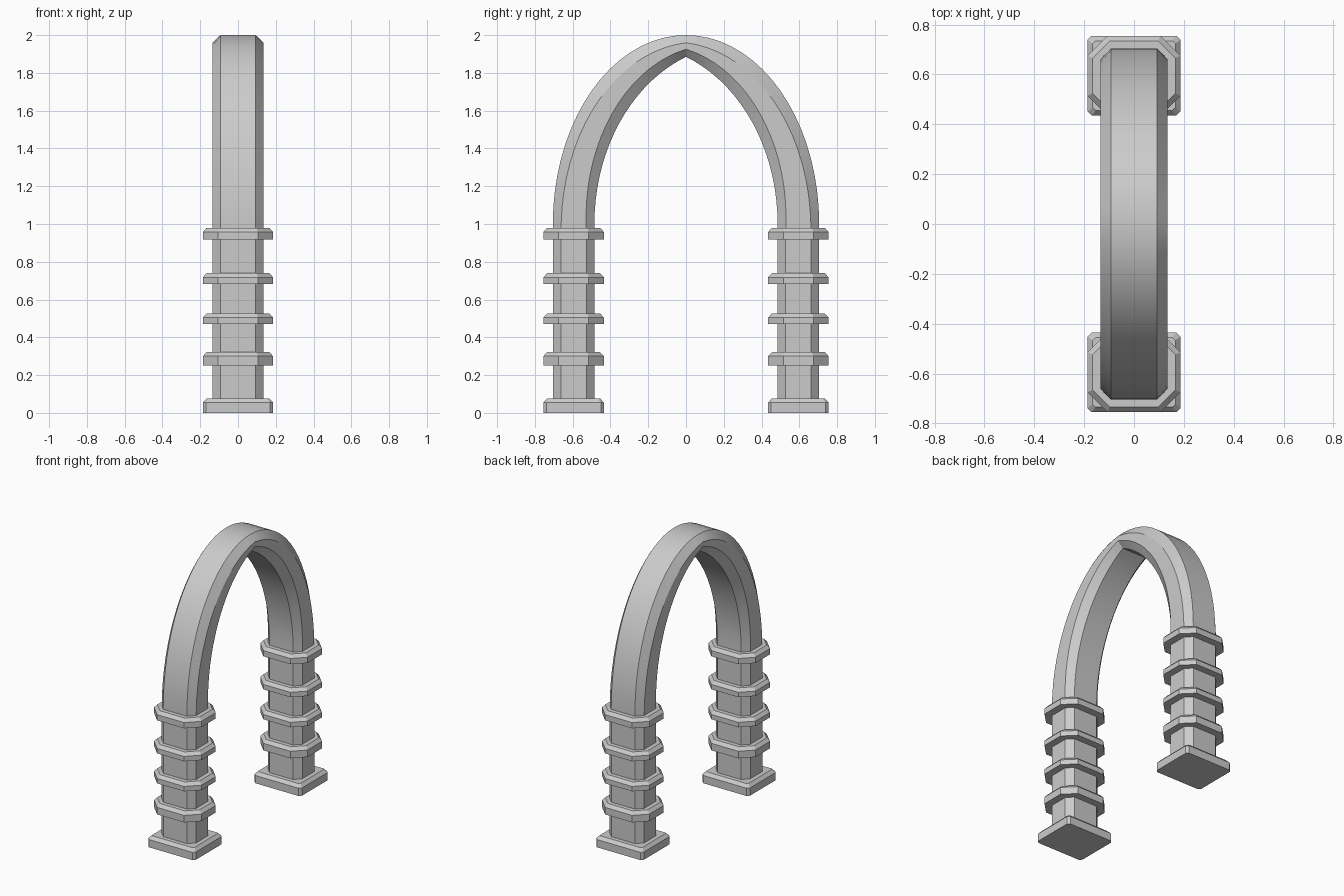
import bpy
from math import sin, cos, asin, pi

if "Cube" in bpy.data.objects:
    bpy.data.objects.remove(bpy.data.objects["Cube"])

LEG_Y = 0.595  # leg centre distance from the middle


def make_object(name, verts, faces):
    mesh = bpy.data.meshes.new(name)
    mesh.from_pydata(verts, [], faces)
    mesh.update()
    obj = bpy.data.objects.new(name, mesh)
    bpy.context.collection.objects.link(obj)
    return obj


def loft(name, rings):
    """Skin a stack of equal-sized rings and cap both ends."""
    n = len(rings[0])
    verts = [v for ring in rings for v in ring]
    faces = [(i * n + j, i * n + (j + 1) % n, (i + 1) * n + (j + 1) % n, (i + 1) * n + j)
             for i in range(len(rings) - 1) for j in range(n)]
    faces.append(tuple(reversed(range(n))))
    faces.append(tuple(range(len(verts) - n, len(verts))))
    return make_object(name, verts, faces)


def octagon(hx, hy, cut, cy, z):
    """Rectangle with clipped corners, counter-clockwise from above."""
    a, b = hx - cut, hy - cut
    pts = [(hx, -b), (hx, b), (a, hy), (-a, hy), (-hx, b), (-hx, -b), (-a, -hy), (a, -hy)]
    return [(x, cy + y, z) for x, y in pts]


def slab(name, cy, z0, z1, cut, inset=0.02, rise=0.022):
    """Clipped slab with a bevelled upper edge."""
    hx, hy = 0.186, 0.16
    return loft(name, [octagon(hx, hy, cut, cy, z0),
                       octagon(hx, hy, cut, cy, z1 - rise),
                       octagon(hx - inset, hy - inset, max(cut - inset * 0.58, 0.012), cy, z1)])


# Legs: square foot, octagonal shaft and four collars on each side
collars = [(0.25, 0.322), (0.683, 0.74), (0.47, 0.527), (0.917, 0.98)]
for side, label in ((-1, "front"), (1, "back")):
    cy = side * LEG_Y
    slab(label + "_foot", cy, 0, 0.077, 0.016)
    loft(label + "_shaft", [octagon(0.135, 0.11, 0.043, cy, z) for z in (0.06, 0.96)])
    for k, (z0, z1) in enumerate(sorted(collars)):
        slab(f"{label}_collar_{k + 1}", cy, z0, z1, 0.08)


# Arch: round outer curve, pointed inner curve, clipped section thinning to the top
def lerp(a, b, t):
    return a + (b - a) * t


def arch_ring(t, side):
    o, i = t * pi / 2, t * asin(0.885 / 0.95)
    outer = (0.705 * cos(o), 1 + sin(o))
    inner = (0.762 * cos(i) - 0.277, 1 + 0.95 * sin(i))
    if t == 1:
        outer, inner = (0, 2.0), (0, 1.885)
    f = lerp(0.2, 0.35, t)
    ring = []
    for x, u in ((0.135, 1 - f), (0.135, f), (0.093, 0), (-0.093, 0),
                 (-0.135, f), (-0.135, 1 - f), (-0.093, 1), (0.093, 1)):
        ring.append((x, side * lerp(outer[0], inner[0], u), lerp(outer[1], inner[1], u)))
    return ring


SEG = 18
rings = [[(x, LEG_Y + (y - LEG_Y), 0.96) for x, y, z in arch_ring(0, 1)]]
rings += [arch_ring(k / SEG, 1) for k in range(SEG + 1)]
rings += [arch_ring(k / SEG, -1) for k in range(SEG - 1, -1, -1)]
rings.append([(x, y, 0.96) for x, y, z in arch_ring(0, -1)])
arch = loft("arch", rings)
bpy.context.view_layer.objects.active = arch
arch.select_set(True)
bpy.ops.object.shade_smooth_by_angle(angle=pi / 6)
